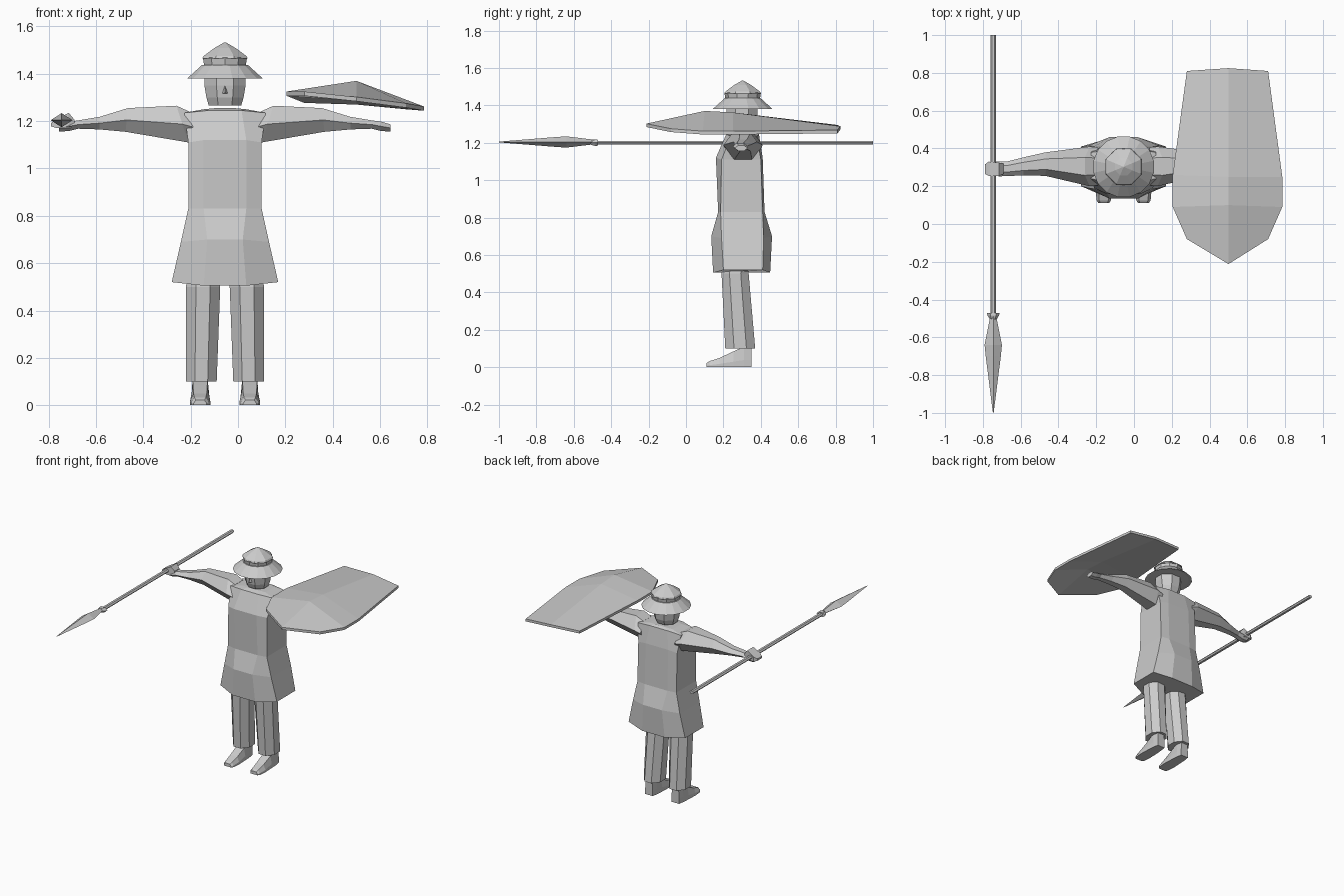
import bpy, bmesh, math

if "Cube" in bpy.data.objects:
    bpy.data.objects.remove(bpy.data.objects["Cube"])

CX, CY = -0.055, 0.30          # centre of the figure

mat = bpy.data.materials.new("plain grey")
mat.diffuse_color = (0.6, 0.6, 0.6, 1)
mat.use_nodes = True
mat.node_tree.nodes["Principled BSDF"].inputs["Base Color"].default_value = mat.diffuse_color


def make(name, verts, faces, mirror=False, at=(0, 0, 0)):
    me = bpy.data.meshes.new(name)
    bm = bmesh.new()
    vs = [bm.verts.new(v) for v in verts]
    for f in faces:
        bm.faces.new([vs[i] for i in f])
    bmesh.ops.recalc_face_normals(bm, faces=bm.faces)
    bm.to_mesh(me)
    bm.free()
    ob = bpy.data.objects.new(name, me)
    ob.location = at
    bpy.context.collection.objects.link(ob)
    me.materials.append(mat)
    if mirror:
        ob.modifiers.new("mirror", 'MIRROR').use_bisect_axis[0] = False
    return ob


def loft(name, rings, **kw):
    """Skin equal-length rings and cap both ends."""
    n = len(rings[0])
    verts = [p for r in rings for p in r]
    faces = [(k * n + i, k * n + (i + 1) % n, (k + 1) * n + (i + 1) % n, (k + 1) * n + i)
             for k in range(len(rings) - 1) for i in range(n)]
    faces += [tuple(range(n)), tuple(range(len(verts) - n, len(verts)))]
    return make(name, verts, faces, **kw)


def ring(n, r, z, turn=0.5, ry=None):
    ry = ry or r
    return [(r * math.cos(2 * math.pi * (i + turn) / n),
             ry * math.sin(2 * math.pi * (i + turn) / n), z) for i in range(n)]


# Coat: half width w, side depth range, half panel a, front/back depth, side z, panel z
def coat_ring(w, s0, s1, a, f, b, zs, zp):
    return [(-a, f, zp), (a, f, zp), (w, s0, zs), (w, s1, zs),
            (a, b, zp), (-a, b, zp), (-w, s1, zs), (-w, s0, zs)]


loft("coat", [coat_ring(*r) for r in (
    (.225, .20, .41, .09, .145, .45, .52, .505),
    (.186, .19, .415, .075, .135, .46, .69, .70),
    (.155, .185, .41, .09, .172, .42, .83, .83),
    (.155, .19, .40, .09, .16, .41, 1.11, 1.12),
    (.172, .24, .38, .07, .215, .39, 1.235, 1.245),
    (.09, .26, .36, .04, .25, .37, 1.25, 1.255))], at=(CX, 0, 0))


# Sleeves and hands: distance at top and bottom, depth centre/radius, z range
def arm_ring(dt, db, yc, ry, z0, z1):
    dm, zm, h = (dt + db) / 2, (z0 + z1) / 2, ry * 0.45
    return [(dt, yc - h, z1), (dt, yc + h, z1), (dm, yc + ry, zm),
            (db, yc + h, z0), (db, yc - h, z0), (dm, yc - ry, zm)]


loft("arm", [arm_ring(*r) for r in (
    (.15, .12, .305, .10, 1.11, 1.24),
    (.205, .155, .305, .105, 1.11, 1.265),
    (.41, .42, .317, .062, 1.155, 1.255),
    (.53, .53, .305, .048, 1.165, 1.218),
    (.62, .62, .292, .038, 1.168, 1.203),
    (.66, .66, .292, .04, 1.158, 1.198),
    (.70, .70, .295, .034, 1.156, 1.186))], mirror=True, at=(CX, 0, 0))

# Fist closed round the spear
loft("fist", [[(x, y0, z0), (x, y1, z0), (x, y1, z1), (x, y0, z1)] for x, y0, y1, z0, z1 in (
    (-.69, .265, .32, 1.175, 1.205), (-.715, .255, .325, 1.17, 1.235),
    (-.77, .255, .33, 1.172, 1.205), (-.79, .265, .315, 1.178, 1.192))])

# Trouser legs: eight-sided, x range and y range at each height
def leg_ring(x0, x1, y0, y1, z):
    c, d = (x0 + x1) / 2, (y0 + y1) / 2
    return [(c + x, d + y, z) for x, y, _ in
            ring(8, (x1 - x0) / 2 / .924, z, .5, (y1 - y0) / 2 / .924)]


loft("trouser_leg", [leg_ring(*r) for r in (
    (.035, .165, .21, .37, .10),
    (.02, .165, .19, .335, .50),
    (.02, .155, .20, .34, .56))], mirror=True, at=(CX, 0, 0))

# Shoes: cross sections from heel to toe (y, half width, height, top half width)
loft("shoe", [[(.105 - w, y, 0), (.105 + w, y, 0), (.105 + w, y, h * .35),
               (.105 + t, y, h), (.105 - t, y, h), (.105 - w, y, h * .35)]
              for y, w, h, t in (
    (.35, .030, .11, .026), (.31, .036, .11, .032), (.255, .040, .085, .03),
    (.18, .043, .05, .028), (.125, .038, .032, .024), (.11, .028, .022, .018))],
     mirror=True, at=(CX, 0, 0))

# Head with a tapered jaw
loft("head", [ring(8, .074, 1.265, .5, .068), ring(8, .085, 1.30, .5, .083),
              ring(8, .094, 1.35, .5, .09), ring(8, .094, 1.40, .5, .09)], at=(CX, CY, 0))
make("nose", [(-.014, -.075, 1.315), (.014, -.075, 1.315), (0, -.10, 1.32), (0, -.075, 1.365)],
     [(0, 1, 2), (0, 2, 3), (1, 3, 2), (0, 3, 1)], at=(CX, CY, 0))

# Hat: sloping brim, band, and pointed crown
loft("hat_brim", [ring(16, .14, 1.383), ring(16, .163, 1.38), ring(16, .098, 1.438)],
     at=(CX, CY + .003, 0))
loft("hat_band", [ring(10, .094, 1.42), ring(10, .092, 1.432), ring(10, .098, 1.468)],
     at=(CX, CY + .003, 0))
loft("hat_crown", [ring(8, .104, 1.464), ring(8, .098, 1.475), ring(8, .05, 1.508),
                   ring(8, .003, 1.533)], at=(CX, CY + .003, 0))


# Spear: rings along y
def spear_ring(n, y, rx, rz, turn):
    return [(x, y, z) for x, z, _ in ring(n, rx, 0, turn, rz)]


SP = (-.745, 0, 1.2)
loft("spear_shaft", [spear_ring(6, y, .0155, .012, 0) for y in (1.0, -.5)], at=SP)
loft("spear_collar", [spear_ring(6, y, a, b, 0) for y, a, b in (
    (-.47, .034, .018), (-.485, .03, .02), (-.51, .014, .012))], at=SP)
loft("spear_blade", [spear_ring(4, y, a, b, 0) for y, a, b in (
    (-.49, .016, .012), (-.64, .046, .03), (-.70, .04, .026), (-1.0, .002, .002))],
     at=(SP[0], 0, 1.204))

# Shield: folded sheet with a raised ridge, tilted to one side
left = [(.28, .81, 1.295), (.205, .26, 1.325), (.205, .09, 1.325), (.28, -.08, 1.325)]
ridge = [(.5, .825, 1.288), (.5, .25, 1.362), (.5, .10, 1.37), (.5, -.212, 1.302)]
right = [(.71, .81, 1.268), (.785, .25, 1.262), (.785, .09, 1.262), (.71, -.08, 1.275)]
top = left + ridge + right
T = .018
verts = top + [(x, y, z - T) for x, y, z in top]
sheet = [(a + i, a + i + 1, a + i + 5, a + i + 4) for a in (0, 4) for i in range(3)]
rim = [0, 1, 2, 3, 7, 11, 10, 9, 8, 4]
faces = sheet + [tuple(i + 12 for i in f) for f in sheet]
faces += [(a, b, b + 12, a + 12) for a, b in zip(rim, rim[1:] + rim[:1])]
make("shield", verts, faces)
